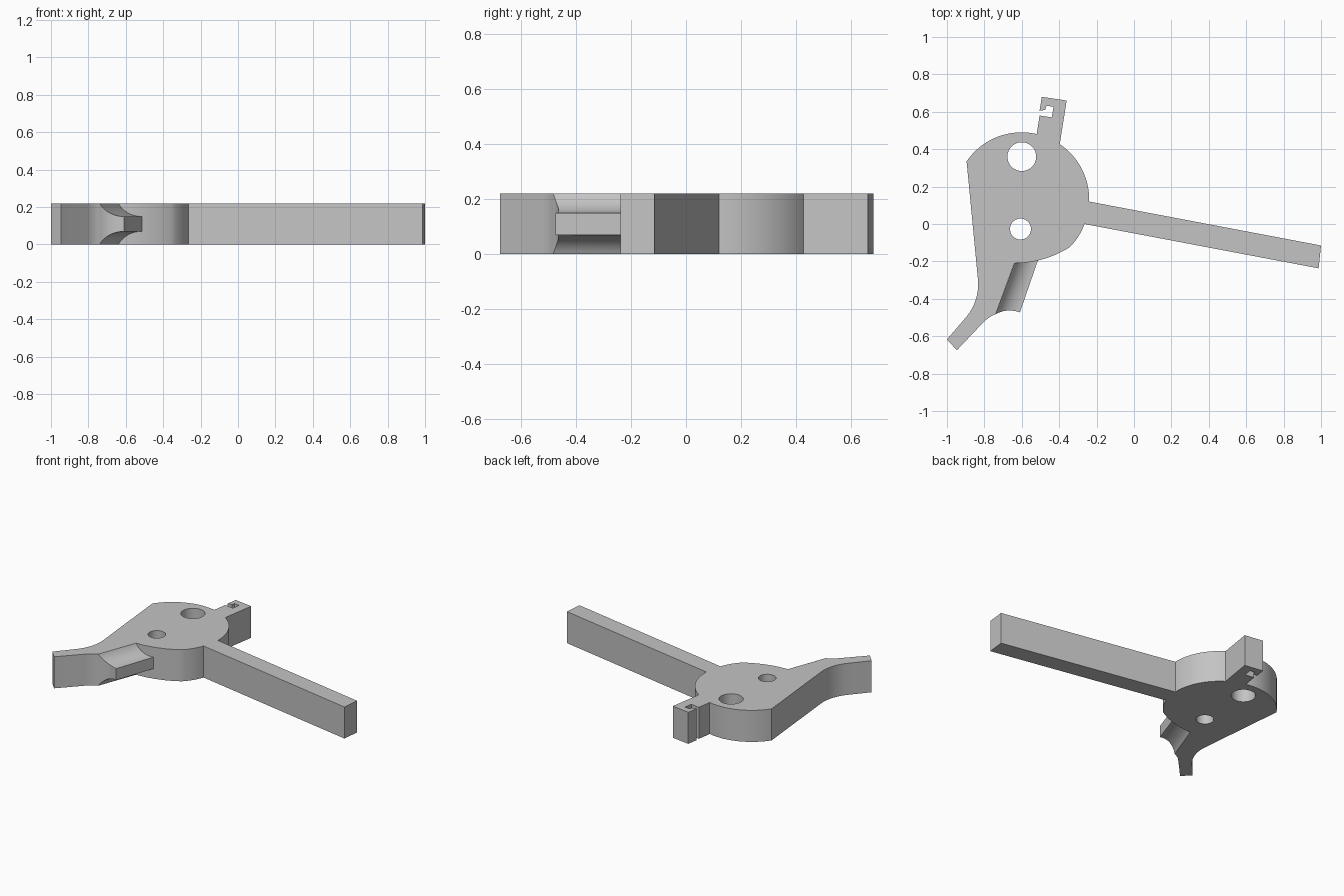
import bpy, bmesh
from math import atan2, cos, sin, tau, sqrt, radians
from mathutils import Vector

HEIGHT = 0.22

cube = bpy.data.objects.get("Cube")
if cube:
    bpy.data.objects.remove(cube, do_unlink=True)

grey = bpy.data.materials.new("plain grey")
grey.use_nodes = True
colour = (0.55, 0.55, 0.55, 1)
grey.diffuse_color = colour
grey.node_tree.nodes["Principled BSDF"].inputs["Base Color"].default_value = colour


def arc(a, b, c, steps=16):
    """Points on the circular arc from a through b to c."""
    a, b, c = Vector(a), Vector(b), Vector(c)
    u, v = b - a, c - a
    d = 2 * (u.x * v.y - u.y * v.x)
    centre = a + Vector((v.y * u.dot(u) - u.y * v.dot(v),
                         u.x * v.dot(v) - v.x * u.dot(u))) / d
    r = a - centre
    start = atan2(r.y, r.x)
    end = atan2(c.y - centre.y, c.x - centre.x)
    sweep = (end - start) % tau if d > 0 else -((start - end) % tau)
    return [centre + r.length * Vector((cos(start + sweep * i / steps),
                                        sin(start + sweep * i / steps)))
            for i in range(steps + 1)]


def circle(x, y, r, steps=40):
    return [(x + r * cos(tau * i / steps), y + r * sin(tau * i / steps))
            for i in range(steps)]


def finish(name, bm):
    bmesh.ops.recalc_face_normals(bm, faces=bm.faces)
    mesh = bpy.data.meshes.new(name)
    bm.to_mesh(mesh)
    bm.free()
    mesh.materials.append(grey)
    ob = bpy.data.objects.new(name, mesh)
    bpy.context.collection.objects.link(ob)
    bpy.ops.object.select_all(action='DESELECT')
    bpy.context.view_layer.objects.active = ob
    ob.select_set(True)
    bpy.ops.object.shade_smooth_by_angle(angle=radians(25))
    return ob


# Lever plate: round hub with hook, long arm and angled leg
outline = arc((-0.895, 0.335), (-0.735, 0.464), (-0.52, 0.481))
outline += [(-0.505, 0.58), (-0.44, 0.57), (-0.43, 0.627), (-0.468, 0.632),
            (-0.475, 0.61), (-0.505, 0.605), (-0.493, 0.68), (-0.36, 0.66)]
outline += arc((-0.397, 0.427), (-0.283, 0.302), (-0.24, 0.12))
outline += [(1.0, -0.115), (0.987, -0.237)]
outline += arc((-0.265, 0.0), (-0.297, -0.066), (-0.345, -0.125), 8)
outline += arc((-0.345, -0.125), (-0.49, -0.189), (-0.64, -0.21))[1:]
outline += arc((-0.74, -0.482), (-0.773, -0.499), (-0.805, -0.525), 8)
outline += [(-0.947, -0.675), (-1.0, -0.617)]
outline += arc((-0.895, -0.495), (-0.848, -0.41), (-0.835, -0.29))

bm = bmesh.new()
for loop in (outline, circle(-0.60, 0.36, 0.077), circle(-0.607, -0.027, 0.056)):
    verts = [bm.verts.new((p[0], p[1], 0)) for p in loop]
    for i, v in enumerate(verts):
        bm.edges.new((verts[i - 1], v))
bmesh.ops.triangle_fill(bm, edges=bm.edges[:], use_beauty=True, normal=(0, 0, 1))
bmesh.ops.dissolve_limit(bm, angle_limit=0.001, verts=[], edges=bm.edges[:])
top = bmesh.ops.extrude_face_region(bm, geom=bm.faces[:])["geom"]
bmesh.ops.translate(bm, vec=(0, 0, HEIGHT),
                    verts=[v for v in top if isinstance(v, bmesh.types.BMVert)])
finish("lever_plate", bm)

# Scooped tongue: thick beside the leg, thinning along a concave curve
STEPS = 16
DEPTH, WIDTH = 0.07, 0.12
radius = (WIDTH ** 2 + DEPTH ** 2) / (2 * DEPTH)
roots = [Vector((-0.632, -0.19)).lerp(Vector((-0.507, -0.175)), i / STEPS)
         for i in range(STEPS + 1)]
tips = arc((-0.74, -0.482), (-0.675, -0.463), (-0.61, -0.473), STEPS)
bm = bmesh.new()
rings = []
for i, (root, tip) in enumerate(zip(roots, tips)):
    left = WIDTH * (1 - i / STEPS)
    half = HEIGHT / 2 - DEPTH + radius - sqrt(radius ** 2 - left ** 2)
    rings.append([bm.verts.new((p.x, p.y, HEIGHT / 2 + s * half))
                  for p, s in ((root, -1), (root, 1), (tip, 1), (tip, -1))])
for a, b in zip(rings, rings[1:]):
    for k in range(4):
        bm.faces.new((a[k - 1], a[k], b[k], b[k - 1]))
bm.faces.new(rings[0])
bm.faces.new(rings[-1])
finish("scooped_tongue", bm)
